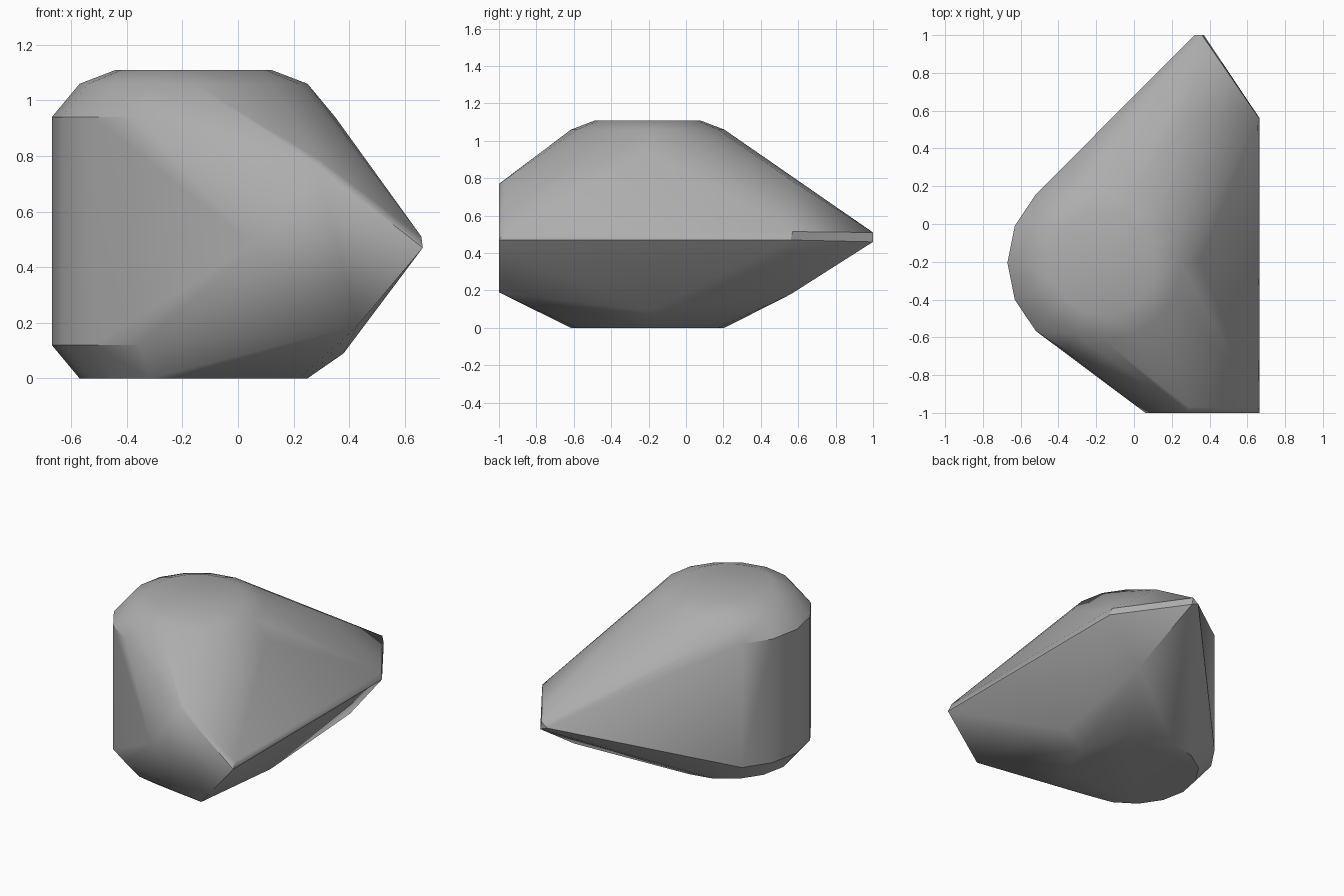
import bpy, bmesh, math

cube = bpy.data.objects.get("Cube")
if cube:
    bpy.data.objects.remove(cube, do_unlink=True)

# Stone colour
stone = bpy.data.materials.new("stone grey")
stone.use_nodes = True
grey = (0.42, 0.42, 0.42, 1)
stone.diffuse_color = grey
stone.node_tree.nodes["Principled BSDF"].inputs["Base Color"].default_value = grey


def ring(radius, z, sides=16, cx=-0.16, cy=-0.205):
    """Points of a level circle around the rounded body."""
    return [(cx + radius * math.cos(math.tau * i / sides),
             cy + radius * math.sin(math.tau * i / sides), z) for i in range(sides)]


# Rounded body: stacked rings from base to crown
points = []
for radius, z in ((0.41, 0), (0.51, 0.12), (0.51, 0.94), (0.41, 1.06), (0.28, 1.11)):
    points += ring(radius, z)

# Slanted front facet with its chamfer
points += [(0.06, -1, 0.48), (0.43, -1, 0.19), (0.665, -1, 0.47), (0.28, -1, 0.77),
           (0.29, -0.97, 0.79), (0.66, -0.97, 0.51)]
# Back shoulder and pointed tip
points += [(0.665, 0.56, 0.47), (0.655, 0.57, 0.515), (0.29, 0.56, 0.79), (0.43, 0.56, 0.18),
           (0.36, 1, 0.51), (0.37, 1, 0.46), (0.32, 1, 0.48)]
# Bulge under the overhanging side
points += [(0.38, -0.2, 0.09)]

# Wrap everything in one hull
bm = bmesh.new()
for p in points:
    bm.verts.new(p)
bmesh.ops.convex_hull(bm, input=bm.verts)
bmesh.ops.delete(bm, geom=[v for v in bm.verts if not v.link_faces], context='VERTS')
bmesh.ops.dissolve_limit(bm, angle_limit=math.radians(1), verts=bm.verts, edges=bm.edges)
bmesh.ops.recalc_face_normals(bm, faces=bm.faces)
mesh = bpy.data.meshes.new("rock")
bm.to_mesh(mesh)
bm.free()
mesh.materials.append(stone)
rock = bpy.data.objects.new("rock", mesh)
bpy.context.collection.objects.link(rock)

# Soft shading with crisp chamfers
bpy.ops.object.select_all(action='DESELECT')
rock.select_set(True)
bpy.context.view_layer.objects.active = rock
bpy.ops.object.shade_smooth_by_angle(angle=math.radians(32))
